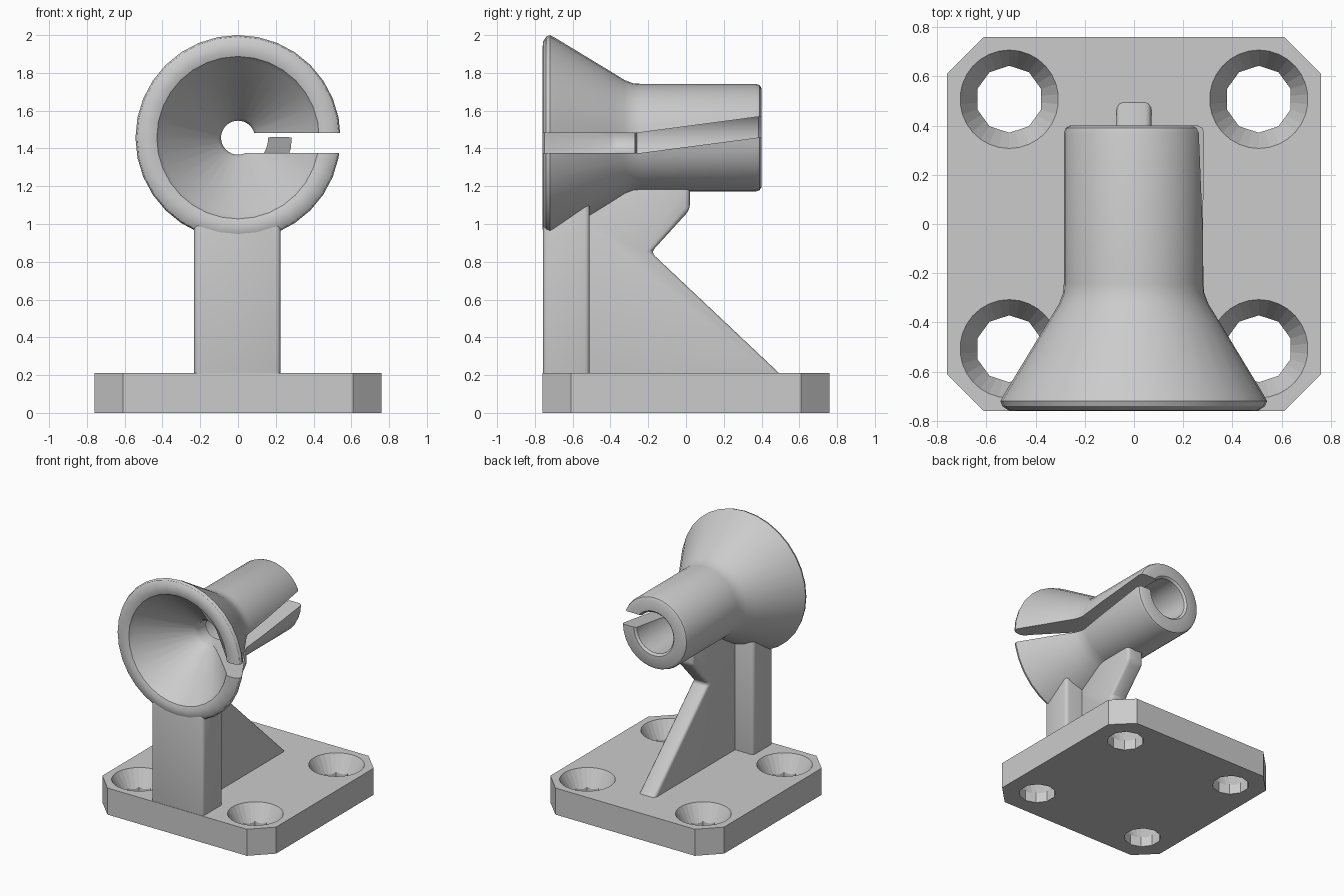
import bpy, bmesh, math
from mathutils import Vector

cube = bpy.data.objects.get("Cube")
if cube:
    bpy.data.objects.remove(cube, do_unlink=True)

grey = bpy.data.materials.new("light grey plastic")
grey.use_nodes = True
colour = (0.6, 0.6, 0.6, 1)
grey.diffuse_color = colour
grey.node_tree.nodes["Principled BSDF"].inputs["Base Color"].default_value = colour

AXIS_Z = 1.457   # height of the funnel axis


def finish(name, bm):
    bmesh.ops.recalc_face_normals(bm, faces=bm.faces)
    mesh = bpy.data.meshes.new(name)
    bm.to_mesh(mesh)
    bm.free()
    mesh.materials.append(grey)
    obj = bpy.data.objects.new(name, mesh)
    bpy.context.collection.objects.link(obj)
    return obj


def select(obj):
    bpy.ops.object.select_all(action="DESELECT")
    obj.select_set(True)
    bpy.context.view_layer.objects.active = obj


def extrude(name, points, direction):
    """Solid made by sweeping a flat outline along a direction."""
    bm = bmesh.new()
    face = bm.faces.new([bm.verts.new(p) for p in points])
    new = bmesh.ops.extrude_face_region(bm, geom=[face])["geom"]
    bmesh.ops.translate(bm, vec=Vector(direction),
                        verts=[v for v in new if isinstance(v, bmesh.types.BMVert)])
    return finish(name, bm)


def revolve(name, profile, steps, centre, axis):
    """Closed ring profile of (radius, distance along axis), spun round the axis."""
    bm = bmesh.new()
    c, a = Vector(centre), Vector(axis)
    verts = [bm.verts.new(c + Vector((r, 0, 0)) + a * d) for r, d in profile]
    edges = [bm.edges.new((verts[i - 1], verts[i])) for i in range(len(verts))]
    bmesh.ops.spin(bm, geom=verts + edges, cent=c, axis=a,
                   angle=math.tau, steps=steps, use_duplicate=False)
    bmesh.ops.remove_doubles(bm, verts=bm.verts, dist=0.0005)
    return finish(name, bm)


def cut(obj, cutter):
    cutter.hide_render = True
    mod = obj.modifiers.new("cut", "BOOLEAN")
    mod.operation = "DIFFERENCE"
    mod.solver = "EXACT"
    mod.object = cutter
    select(obj)
    bpy.ops.object.modifier_apply(modifier=mod.name)
    bpy.data.objects.remove(cutter, do_unlink=True)


def bevel(obj, width):
    mod = obj.modifiers.new("rounded edges", "BEVEL")
    mod.width = width
    mod.segments = 3
    mod.limit_method = "ANGLE"
    select(obj)
    bpy.ops.object.modifier_apply(modifier=mod.name)
    bpy.ops.object.shade_smooth_by_angle(angle=math.radians(35))


# Base plate with clipped corners
h, k = 0.76, 0.61
outline = [(k, -h), (h, -k), (h, k), (k, h), (-k, h), (-h, k), (-h, -k), (-k, -h)]
plate = extrude("base_plate", [(x, y, 0) for x, y in outline], (0, 0, 0.21))

# Countersunk screw holes
for x in (-0.507, 0.507):
    for y in (-0.507, 0.507):
        for sides, r1, r2, low, high in ((10, 0.136, 0.136, -0.1, 0.3),
                                         (30, 0.122, 0.213, 0.06, 0.235)):
            bm = bmesh.new()
            bmesh.ops.create_cone(bm, cap_ends=True, segments=sides,
                                  radius1=r1, radius2=r2, depth=high - low)
            bmesh.ops.translate(bm, verts=bm.verts, vec=(x, y, (low + high) / 2))
            cut(plate, finish("hole_cutter", bm))

# Funnel and tube in one revolved wall: outside from rim to back, then inside
wall = [(0.46, -0.76), (0.51, -0.757), (0.535, -0.74), (0.543, -0.72), (0.53, -0.695),
        (0.345, -0.39), (0.305, -0.325), (0.288, -0.28), (0.285, -0.24),
        (0.285, 0.37), (0.278, 0.39), (0.26, 0.4),
        (0.175, 0.4), (0.16, 0.385), (0.16, -0.26), (0.09, -0.27),
        (0.09, -0.37), (0.105, -0.40), (0.41, -0.72), (0.43, -0.75)]
funnel = revolve("funnel_and_tube", wall, 32, (0, 0, AXIS_Z), (0, 1, 0))

# Side slot, level along the funnel and rising along the tube
slot = [(-0.9, 1.375), (-0.25, 1.375), (0.4, 1.46), (0.5, 1.473),
        (0.5, 1.583), (0.4, 1.57), (-0.25, 1.483), (-0.9, 1.483)]
cut(funnel, extrude("slot_cutter", [(0, y, z) for y, z in slot], (0.8, 0, 0)))
select(funnel)
bpy.ops.object.shade_smooth_by_angle(angle=math.radians(32))

# Upright post, its top sloped to stay inside the funnel wall
post_side = [(-0.757, 0.1), (-0.51, 0.1), (-0.51, 1.14), (-0.757, 1.0)]
post = extrude("front_post", [(-0.232, y, z) for y, z in post_side], (0.457, 0, 0))
bevel(post, 0.025)

# Rear fin: sloping brace below, short hook under the tube
fin_side = [(-0.6, 0.1), (0.61, 0.1), (-0.185, 0.85), (0.02, 1.075),
            (0.02, 1.23), (-0.35, 1.23), (-0.6, 1.06)]
fin = extrude("rear_fin", [(-0.072, y, z) for y, z in fin_side], (0.144, 0, 0))
bevel(fin, 0.025)
